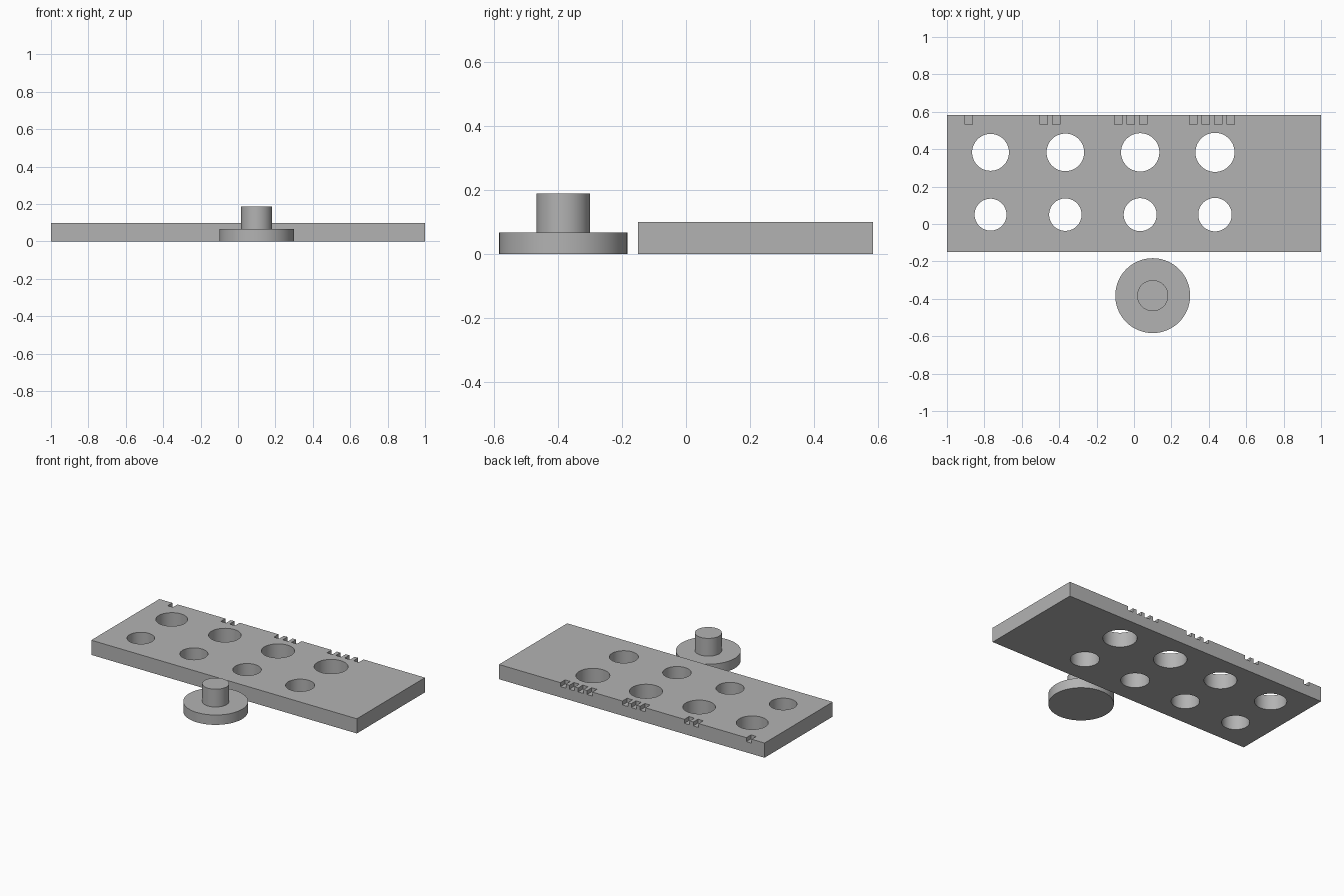
import bpy, bmesh, math
from mathutils import Matrix

if "Cube" in bpy.data.objects:
    bpy.data.objects.remove(bpy.data.objects["Cube"])

grey = bpy.data.materials.new("neutral_grey")
grey.diffuse_color = (0.45, 0.45, 0.45, 1)
grey.use_nodes = True
grey.node_tree.nodes["Principled BSDF"].inputs["Base Color"].default_value = grey.diffuse_color

# Plate limits
Y0, Y1, TOP = -0.15, 0.583, 0.10


def add_box(bm, x0, x1, y0, y1, z0, z1):
    m = Matrix.Translation(((x0 + x1) / 2, (y0 + y1) / 2, (z0 + z1) / 2))
    m = m @ Matrix.Diagonal((x1 - x0, y1 - y0, z1 - z0, 1))
    bmesh.ops.create_cube(bm, size=1, matrix=m)


def add_cylinder(bm, x, y, r, z0, z1):
    bmesh.ops.create_cone(bm, cap_ends=True, segments=96, radius1=r, radius2=r,
                          depth=z1 - z0, matrix=Matrix.Translation((x, y, (z0 + z1) / 2)))


def finish(bm, name):
    mesh = bpy.data.meshes.new(name)
    bm.to_mesh(mesh)
    bm.free()
    mesh.materials.append(grey)
    ob = bpy.data.objects.new(name, mesh)
    bpy.context.collection.objects.link(ob)
    return ob


def smooth(ob):
    bpy.ops.object.select_all(action='DESELECT')
    ob.select_set(True)
    bpy.context.view_layer.objects.active = ob
    bpy.ops.object.shade_smooth_by_angle(angle=math.radians(30))


# Flat gauge plate
bm = bmesh.new()
add_box(bm, -1, 1, Y0, Y1, 0, TOP)
plate = finish(bm, "gauge_plate")

# Cutter: two rows of growing holes, with counting notches at the back edge
bm = bmesh.new()
for i in range(4):
    x = -0.767 + 0.4 * i
    add_cylinder(bm, x, 0.05, 0.0853 + 0.0014 * i, -0.1, 0.2)
    add_cylinder(bm, x, 0.383, 0.0985 + 0.002 * i, -0.1, 0.2)
    for k in range(i + 1):
        nx = -0.883 + 0.4 * i + 0.0667 * k
        add_box(bm, nx - 0.02, nx + 0.02, Y1 - 0.05, Y1 + 0.05, TOP - 0.027, TOP + 0.05)
cutter = finish(bm, "hole_and_notch_cutter")
cutter.hide_render = True

mod = plate.modifiers.new("holes", 'BOOLEAN')
mod.operation = 'DIFFERENCE'
mod.solver = 'EXACT'
mod.object = cutter
bpy.context.view_layer.objects.active = plate
bpy.ops.object.modifier_apply(modifier=mod.name)
bpy.data.objects.remove(cutter)
smooth(plate)

# Loose test peg: stem on a round base, turned from one profile
bm = bmesh.new()
profile = [(0, 0), (0.2, 0), (0.2, 0.067), (0.083, 0.067), (0.083, 0.188), (0, 0.188)]
verts = [bm.verts.new((r, 0, z)) for r, z in profile]
edges = [bm.edges.new(pair) for pair in zip(verts, verts[1:])]
bmesh.ops.spin(bm, geom=verts + edges, cent=(0, 0, 0), axis=(0, 0, 1),
               angle=math.tau, steps=96, use_merge=True)
bmesh.ops.remove_doubles(bm, verts=bm.verts, dist=1e-5)
bmesh.ops.recalc_face_normals(bm, faces=bm.faces)
bmesh.ops.translate(bm, verts=bm.verts, vec=(0.1, -0.383, 0))
smooth(finish(bm, "test_peg"))
